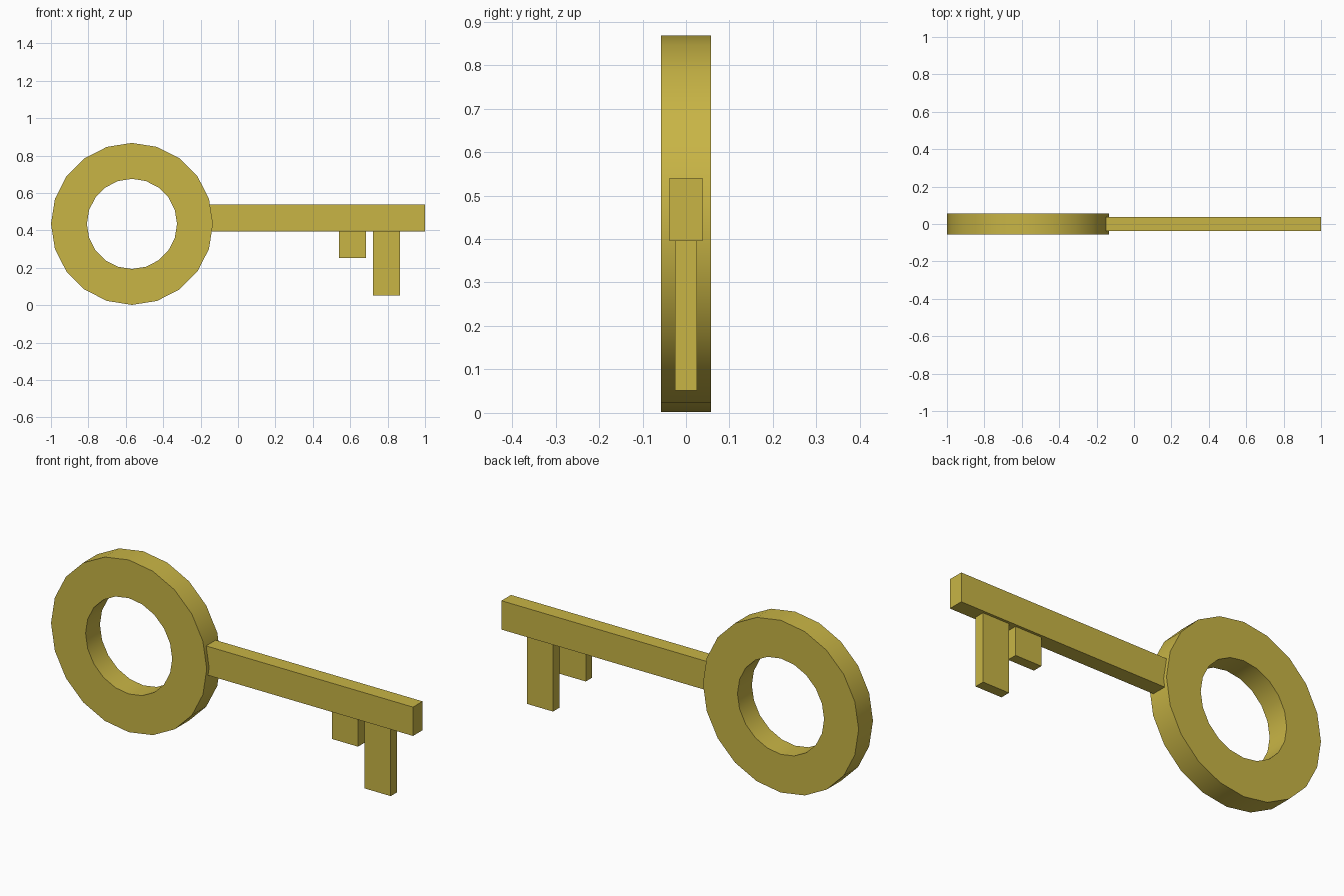
import bpy, bmesh, math

if "Cube" in bpy.data.objects:
    bpy.data.objects.remove(bpy.data.objects["Cube"])

gold = bpy.data.materials.new("gold")
gold.diffuse_color = (0.58, 0.46, 0.06, 1)
gold.use_nodes = True
gold.node_tree.nodes["Principled BSDF"].inputs["Base Color"].default_value = gold.diffuse_color


def finish(name, bm):
    bmesh.ops.recalc_face_normals(bm, faces=bm.faces)
    mesh = bpy.data.meshes.new(name)
    bm.to_mesh(mesh)
    bm.free()
    mesh.materials.append(gold)
    ob = bpy.data.objects.new(name, mesh)
    bpy.context.collection.objects.link(ob)
    return ob


def box(name, x0, x1, half_y, z0, z1):
    bm = bmesh.new()
    bmesh.ops.create_cube(bm, size=1)
    for v in bm.verts:
        v.co = ((x0 + x1) / 2 + v.co.x * (x1 - x0),
                v.co.y * 2 * half_y,
                (z0 + z1) / 2 + v.co.z * (z1 - z0))
    return finish(name, bm)


def ring(name, cx, cz, outer, inner, half_y, sides):
    # Rectangular section swept around the y axis
    section = [(outer, -half_y), (outer, half_y), (inner, half_y), (inner, -half_y)]
    bm = bmesh.new()
    loops = []
    for i in range(sides):
        a = 2 * math.pi * i / sides
        loops.append([bm.verts.new((cx + r * math.cos(a), y, cz + r * math.sin(a)))
                      for r, y in section])
    for i in range(sides):
        a, b = loops[i], loops[(i + 1) % sides]
        for j in range(4):
            k = (j + 1) % 4
            bm.faces.new((a[j], a[k], b[k], b[j]))
    ob = finish(name, bm)
    bpy.context.view_layer.objects.active = ob
    ob.select_set(True)
    bpy.ops.object.shade_smooth_by_angle(angle=math.radians(30))
    ob.select_set(False)
    return ob


# Round handle
ring("bow_ring", -0.567, 0.435, 0.433, 0.241, 0.057, 20)
# Straight shaft, seated slightly into the ring
box("shaft", -0.155, 1.0, 0.038, 0.395, 0.54)
# Teeth
box("short_tooth", 0.54, 0.685, 0.025, 0.252, 0.396)
box("long_tooth", 0.722, 0.867, 0.025, 0.052, 0.396)
